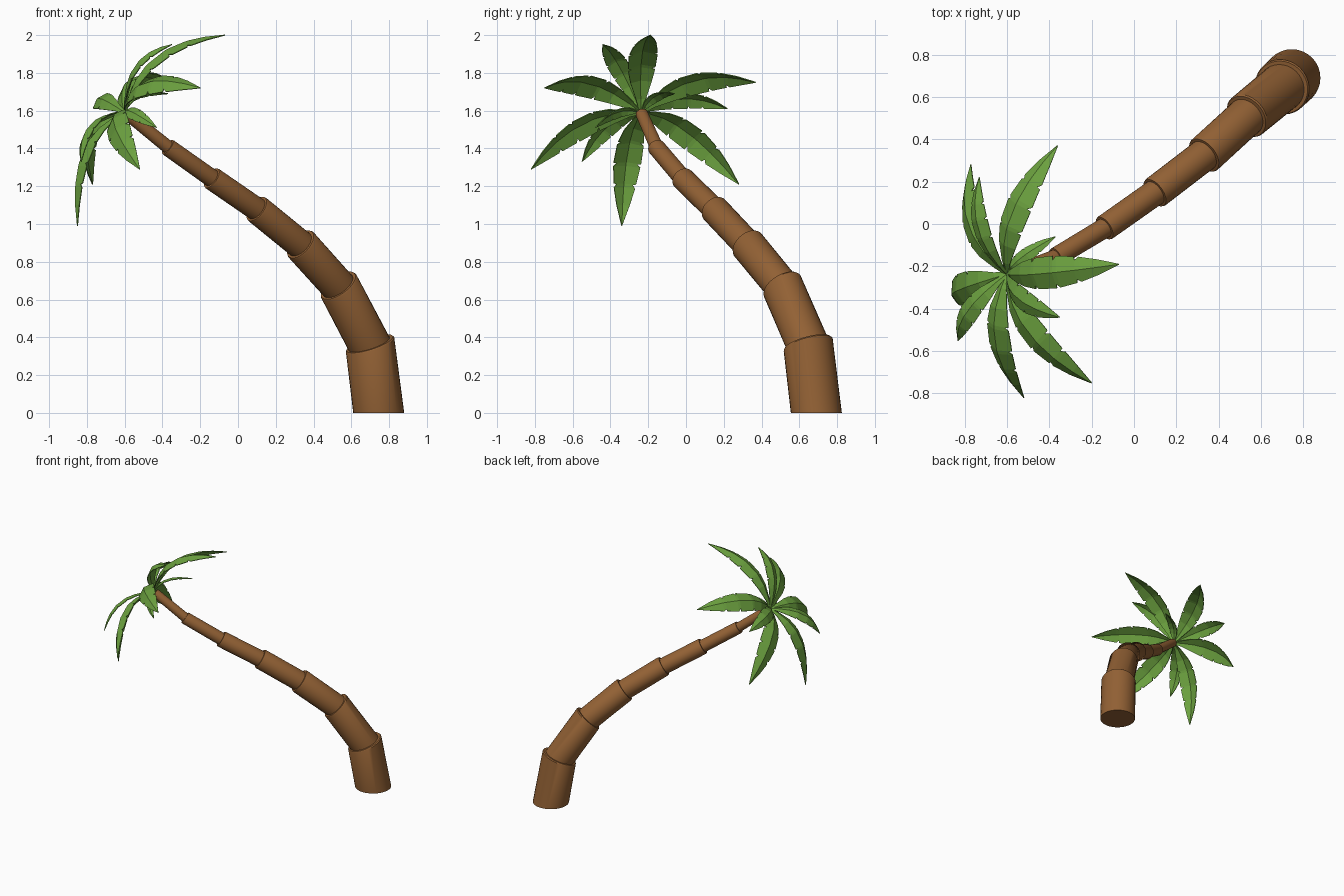
import bpy, bmesh, math
from mathutils import Vector

if "Cube" in bpy.data.objects:
    bpy.data.objects.remove(bpy.data.objects["Cube"])


def material(name, rgb):
    m = bpy.data.materials.new(name)
    m.diffuse_color = (*rgb, 1)
    m.use_nodes = True
    m.node_tree.nodes["Principled BSDF"].inputs["Base Color"].default_value = m.diffuse_color
    return m


BARK = material("bark", (0.29, 0.12, 0.035))
GREEN = material("leaf_green", (0.15, 0.36, 0.05))


def finish(bm, name, mat, smooth):
    bmesh.ops.recalc_face_normals(bm, faces=bm.faces[:])
    me = bpy.data.meshes.new(name)
    for f in bm.faces:
        f.smooth = smooth
    bm.to_mesh(me)
    bm.free()
    me.materials.append(mat)
    ob = bpy.data.objects.new(name, me)
    bpy.context.collection.objects.link(ob)
    return ob


def loft(name, rings, sides=32):
    """Closed tube through (centre, normal, radius) rings."""
    bm = bmesh.new()
    loops = []
    for c, n, r in rings:
        u = Vector((0, 1, 0)).cross(n).normalized()
        v = n.cross(u)
        loops.append([bm.verts.new(c + r * (math.cos(a) * u + math.sin(a) * v))
                      for a in (2 * math.pi * i / sides for i in range(sides))])
    for p, q in zip(loops, loops[1:]):
        for i in range(sides):
            j = (i + 1) % sides
            bm.faces.new((p[i], p[j], q[j], q[i]))
    bm.faces.new(loops[0][::-1])
    bm.faces.new(loops[-1])
    ob = finish(bm, name, BARK, True)
    ob.data.set_sharp_from_angle(angle=math.radians(35))
    return ob


# Trunk: overlapping segments along a leaning path
joints = [Vector(p) for p in (
    (0.745, 0.69, 0), (0.697, 0.645, 0.367), (0.53, 0.507, 0.675),
    (0.33, 0.324, 0.893), (0.098, 0.147, 1.08), (-0.14, -0.02, 1.243),
    (-0.372, -0.158, 1.408), (-0.59, -0.235, 1.585))]
radii = [(0.135, 0.134), (0.114, 0.112), (0.093, 0.094), (0.077, 0.077),
         (0.062, 0.062), (0.048, 0.047), (0.036, 0.033)]
dirs = [(b - a).normalized() for a, b in zip(joints, joints[1:])]
normals = [Vector((0, 0, 1))]
normals += [(a + b).normalized() for a, b in zip(dirs, dirs[1:])] + [dirs[-1]]
for i, (r0, r1) in enumerate(radii):
    n0, n1 = normals[i], normals[i + 1]
    start = joints[i] - n0 * (0.02 if i else 0)
    loft(f"trunk_segment_{i + 1}", [
        (start, n0, r0), (joints[i + 1] - n1 * 0.008, n1, r1),
        (joints[i + 1], n1, r1 * 0.96)])

# Fronds: folded blades arching back around the crown axis
CROWN = Vector((-0.6, -0.237, 1.59))
AXIS = Vector((-0.7, -0.15, 0.65)).normalized()
# position along the blade, half width, relative to blade length
PROFILE = [(0, .015), (.1, .04), (.25, .085), (.38, .108), (.385, .08),
           (.41, .11), (.58, .115), (.585, .085), (.61, .112), (.74, .093),
           (.745, .068), (.77, .088), (.88, .055), (1, .002)]


def frond(name, tip):
    tip = Vector(tip)
    length = (tip - CROWN).length
    ctrl = (CROWN + tip) / 2 + AXIS * 0.4 * length
    bm = bmesh.new()
    rows = []
    for t, w in PROFILE:
        p = CROWN * (1 - t) ** 2 + ctrl * 2 * t * (1 - t) + tip * t * t
        tan = ((ctrl - CROWN) * (1 - t) + (tip - ctrl) * t).normalized()
        side = tan.cross(AXIS).normalized()
        up = side.cross(tan)
        w *= length
        rows.append([bm.verts.new(q) for q in (
            p - side * w - up * w * 0.35, p, p + side * w - up * w * 0.35)])
    for a, b in zip(rows, rows[1:]):
        for k in (0, 1):
            bm.faces.new((a[k], a[k + 1], b[k + 1], b[k]))
    ob = finish(bm, name, GREEN, False)
    mod = ob.modifiers.new("thickness", "SOLIDIFY")
    mod.thickness = 0.005
    mod.offset = 0


tips = [(-0.07, -0.19, 2.0), (-0.36, 0.37, 1.75), (-0.20, -0.75, 1.72),
        (-0.77, 0.28, 1.21), (-0.73, 0.22, 1.61), (-0.85, -0.34, 0.99),
        (-0.52, -0.82, 1.29), (-0.83, -0.55, 1.33), (-0.35, -0.44, 1.95),
        (-0.37, -0.06, 1.69), (-0.43, -0.48, 1.51)]
for i, tip in enumerate(tips):
    frond(f"frond_{i + 1}", tip)
